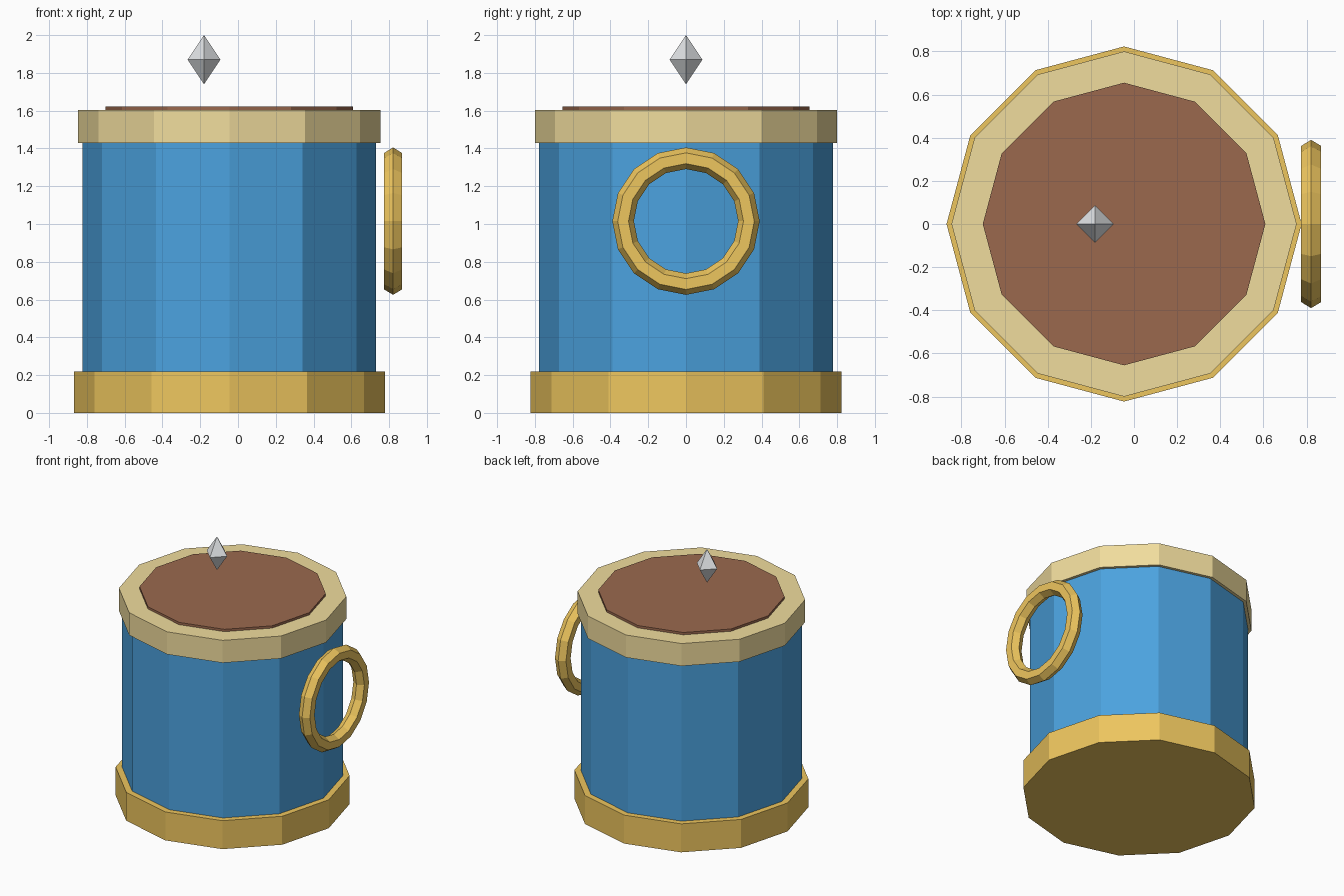
import bpy
from math import pi

if "Cube" in bpy.data.objects:
    bpy.data.objects.remove(bpy.data.objects["Cube"])

AXIS_X = -0.046  # centre line of the drum-shaped mug


def material(name, rgb):
    m = bpy.data.materials.new(name)
    # convert display colour to linear
    m.diffuse_color = (*[c ** 2.2 for c in rgb], 1)
    m.use_nodes = True
    m.node_tree.nodes["Principled BSDF"].inputs["Base Color"].default_value = m.diffuse_color
    return m


gold = material("gold", (0.93, 0.77, 0.37))
cream = material("cream", (0.94, 0.86, 0.61))
blue = material("blue", (0.30, 0.63, 0.87))
brown = material("brown", (0.60, 0.41, 0.31))
silver = material("silver", (0.88, 0.89, 0.90))


def finish(name, mat):
    obj = bpy.context.object
    obj.name = name
    obj.data.materials.append(mat)
    return obj


def drum(name, radius, z0, z1, mat):
    """Twelve-sided cylinder with corners on the x and y axes."""
    bpy.ops.mesh.primitive_cylinder_add(
        vertices=12, radius=radius, depth=z1 - z0,
        location=(AXIS_X, 0, (z0 + z1) / 2))
    return finish(name, mat)


# Stacked mug parts
drum("base_band", 0.823, 0.0, 0.22, gold)
drum("mug_body", 0.777, 0.22, 1.43, blue)
drum("rim_band", 0.80, 1.43, 1.604, cream)
drum("drink_surface", 0.655, 1.604, 1.622, brown)

# Ring handle standing in the side plane
bpy.ops.mesh.primitive_torus_add(
    major_segments=16, minor_segments=6, major_radius=0.333,
    minor_radius=0.057, location=(0.821, 0, 1.015), rotation=(0, pi / 2, 0))
handle = finish("ring_handle", gold)
handle.scale.z = 0.95

# Floating gem: four-sided double pyramid
for part, z, top, bottom in (("gem_top", 1.935, 0, 0.087),
                             ("gem_bottom", 1.805, 0.087, 0)):
    bpy.ops.mesh.primitive_cone_add(
        vertices=4, radius1=bottom, radius2=top, depth=0.13,
        end_fill_type='NOTHING', location=(-0.18, 0, z))
    finish(part, silver)
